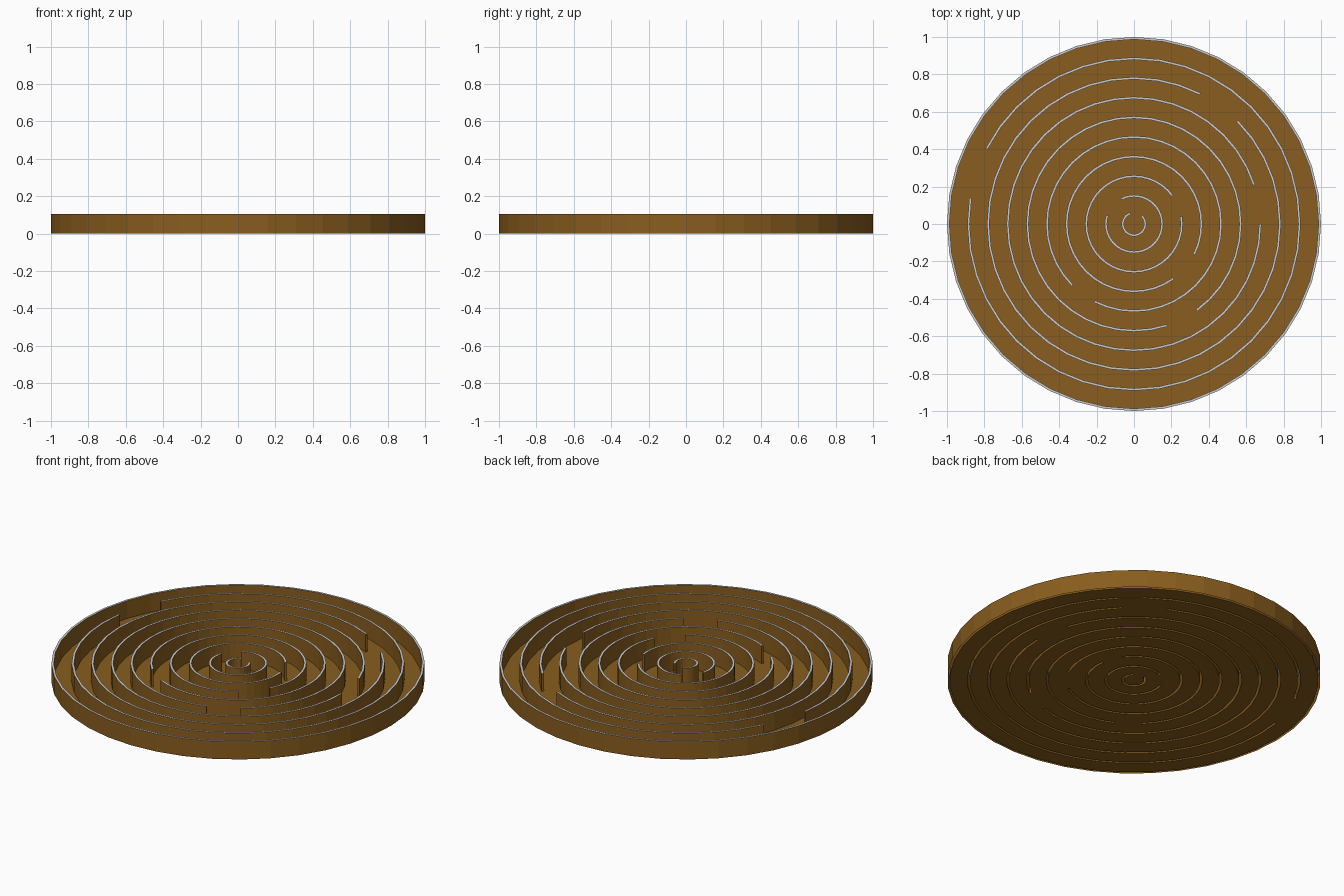
import bpy, bmesh, math

if "Cube" in bpy.data.objects:
    bpy.data.objects.remove(bpy.data.objects["Cube"])

SIDES, HEIGHT, THICK = 40, 0.105, 0.013

# wall rings: centre radius, first and last segment of the gap (9 degrees each)
RINGS = [
    (0.06, 5, 12), (0.15, 13, 18), (0.255, 1, 4), (0.36, 34, 37),
    (0.465, 25, 27), (0.57, 32, 34), (0.675, 0, 2), (0.78, 5, 7),
    (0.885, 17, 19), (1 - THICK / 2, 0, 0),
]

wood = bpy.data.materials.new("wood")
wood.diffuse_color = (0.25, 0.11, 0.013, 1)
wood.use_nodes = True
wood.node_tree.nodes["Principled BSDF"].inputs["Base Color"].default_value = wood.diffuse_color


def point(r, j, z=0.0):
    a = 2 * math.pi * j / SIDES
    return (r * math.cos(a), r * math.sin(a), z)


def make_object(name, faces, mat=None):
    bm = bmesh.new()
    for f in faces:
        bm.faces.new([bm.verts.new(p) for p in f])
    bmesh.ops.remove_doubles(bm, verts=bm.verts, dist=0.0001)
    me = bpy.data.meshes.new(name)
    bm.to_mesh(me)
    bm.free()
    if mat:
        me.materials.append(mat)
    ob = bpy.data.objects.new(name, me)
    bpy.context.collection.objects.link(ob)
    return ob


def flat(r0, r1, j, z):
    return [point(r0, j, z), point(r1, j, z), point(r1, j + 1, z), point(r0, j + 1, z)]


def upright(ra, ja, rb, jb):
    return [point(ra, ja), point(rb, jb), point(rb, jb, HEIGHT), point(ra, ja, HEIGHT)]


floor, sides, caps = [], [], []
previous = 0.0
for radius, gap_start, gap_end in RINGS:
    r0, r1 = radius - THICK / 2, radius + THICK / 2
    for j in range(SIDES):
        # floor of the path inside this ring
        if previous:
            floor.append(flat(previous, r0, j, 0))
        else:
            floor.append([(0, 0, 0), point(r0, j), point(r0, j + 1)])
        # doorway floor, or a hollow wall segment with its cap
        if gap_start <= j < gap_end:
            floor.append(flat(r0, r1, j, 0))
        else:
            sides.append(upright(r1, j, r1, j + 1))
            sides.append(upright(r0, j + 1, r0, j))
            caps.append(flat(r0, r1, j, HEIGHT))
    # wall ends either side of the doorway
    if gap_end > gap_start:
        sides.append(upright(r0, gap_end, r1, gap_end))
        sides.append(upright(r1, gap_start, r0, gap_start))
    previous = r1

make_object("maze_floor", floor, wood)
make_object("maze_walls", sides, wood)
make_object("wall_caps", caps)
